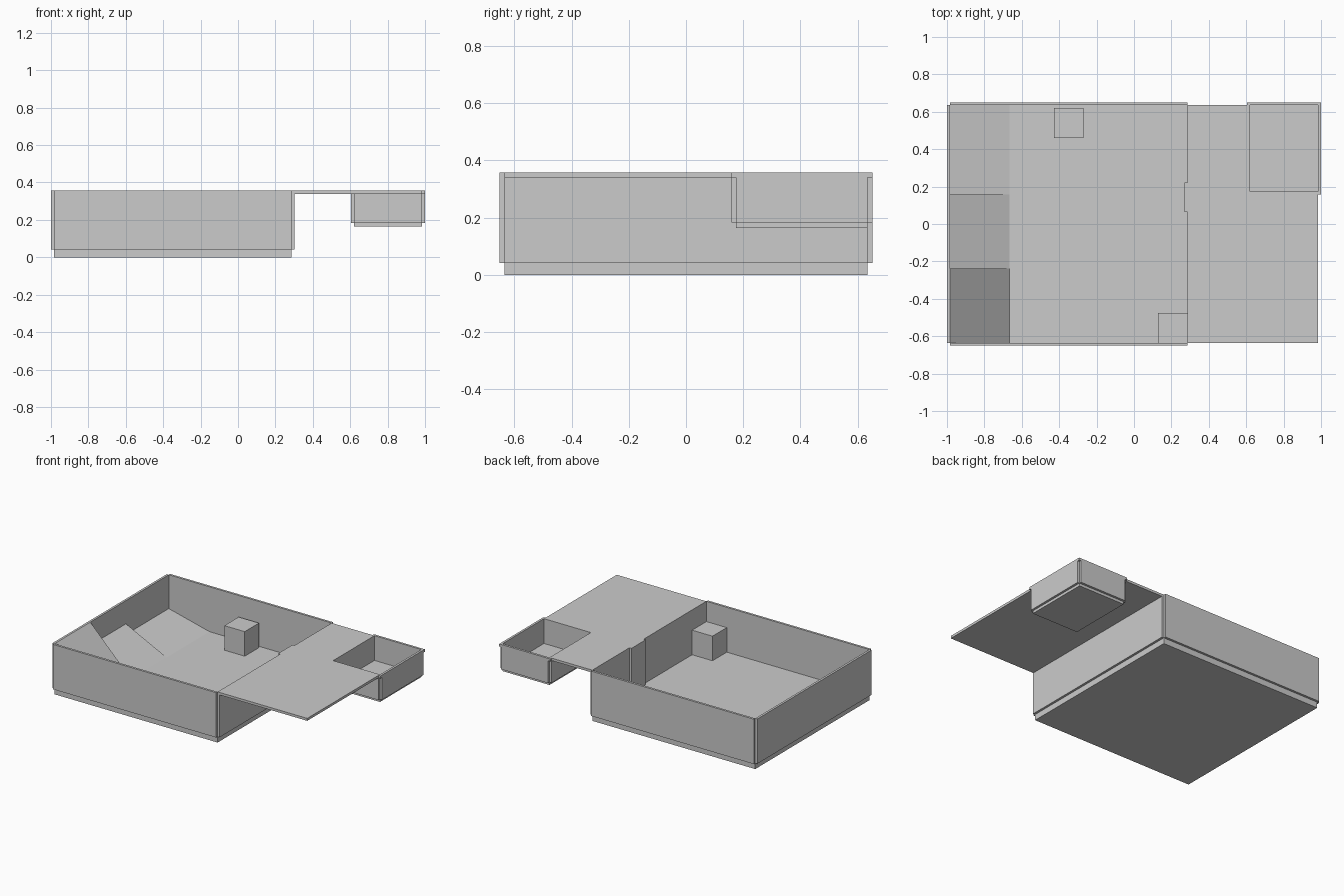
import bpy, bmesh

if "Cube" in bpy.data.objects:
    bpy.data.objects.remove(bpy.data.objects["Cube"])

U = 2 / 126  # all sizes below are in modules; the model is 126 modules long


def prism(name, profile, axis, lo, hi):
    """Extrude a 2D profile: axis 'z' uses (x, y) points, axis 'y' uses (x, z) points."""
    place = (lambda a, b, h: (a, b, h)) if axis == 'z' else (lambda a, b, h: (a, h, b))
    bm = bmesh.new()
    face = bm.faces.new([bm.verts.new([c * U for c in place(a, b, lo)]) for a, b in profile])
    new = bmesh.ops.extrude_face_region(bm, geom=[face])['geom']
    shift = [c * U for c in place(0, 0, hi - lo)]
    bmesh.ops.translate(bm, vec=shift, verts=[g for g in new if isinstance(g, bmesh.types.BMVert)])
    bmesh.ops.recalc_face_normals(bm, faces=bm.faces)
    mesh = bpy.data.meshes.new(name)
    bm.to_mesh(mesh)
    bm.free()
    ob = bpy.data.objects.new(name, mesh)
    bpy.context.collection.objects.link(ob)
    return ob


def box(name, x0, x1, y0, y1, z0, z1):
    return prism(name, [(x0, y0), (x1, y0), (x1, y1), (x0, y1)], 'z', z0, z1)


def basin(name, x0, x1, y0, y1, base, floor, top, right_top):
    """Floor slab with four one-module walls outside it, leaving the corners open."""
    box(name + "_floor", x0, x1, y0, y1, base, floor)
    box(name + "_left_wall", x0 - 1, x0, y0, y1, floor, top)
    box(name + "_right_wall", x1, x1 + 1, y0, y1, floor, right_top)
    box(name + "_front_wall", x0, x1, y0 - 1, y0, floor, top)
    box(name + "_back_wall", x0, x1, y1, y1 + 1, floor, top)


FLOOR, DECK, TOP = 2.6, 21.4, 22.5

# Large basin and small raised basin
basin("large_basin", -62, 18, -40, 40, 0, FLOOR, TOP, DECK)
basin("small_basin", 39, 62, 11, 40, 10.3, 11.5, DECK, DECK)

# Deck around the small basin, with its opening cut out
deck = prism("deck", [(18, -40), (62, -40), (62, 10), (63, 10), (63, 41),
                      (38, 41), (38, 40), (18, 40)], 'z', DECK, TOP)
cutter = box("deck_opening_cutter", 39, 62, 11, 40, DECK - 3, TOP + 3)
cutter.hide_render = True
mod = deck.modifiers.new("opening", 'BOOLEAN')
mod.operation = 'DIFFERENCE'
mod.solver = 'EXACT'
mod.object = cutter
bpy.context.view_layer.objects.active = deck
bpy.ops.object.modifier_apply(modifier=mod.name)
bpy.data.objects.remove(cutter)

# Three nested ramps, each shorter and steeper
for name, end, peak in (("low_ramp", 40, 7.5), ("middle_ramp", 10, 12.2), ("high_ramp", -15, TOP)):
    prism(name, [(-62, FLOOR), (-42, FLOOR), (-62, peak)], 'y', -40, end)

# Blocks on the floor and the wall panel
box("back_block", -27, -17, 29, 39, FLOOR, 13.5)
box("corner_block", 8, 18, -40, -30, FLOOR, 13.5)
box("wall_panel", 17, 18, 4, 14, FLOOR, TOP)
